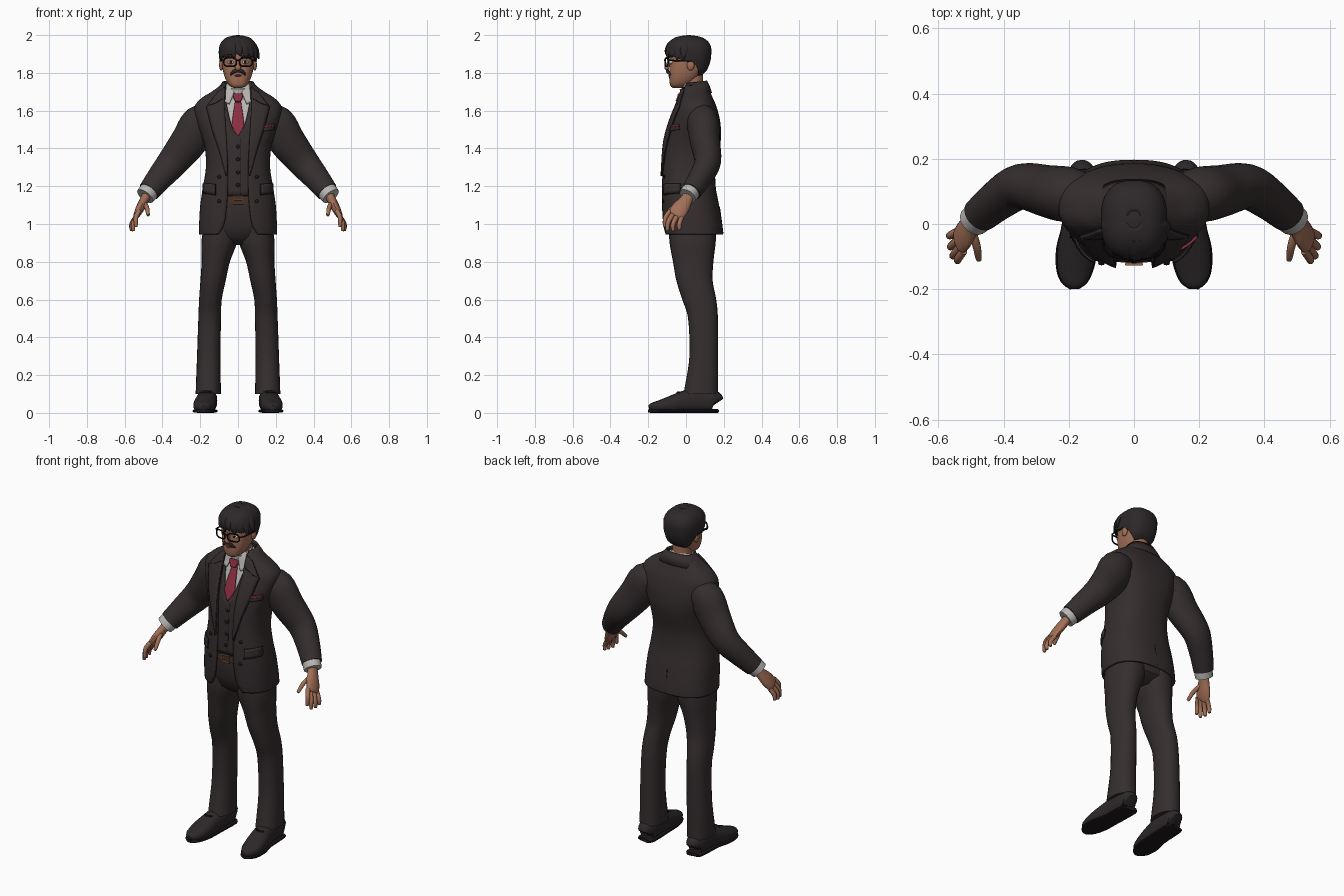
import bpy, bmesh, math
from mathutils import Vector

def mat(name, *c):
    m = bpy.data.materials.new(name)
    m.diffuse_color = (*c, 1)
    return m

SUIT = mat("suit_charcoal", .036, .027, .028)
SEAM = mat("seam_dark", .012, .009, .010)
HAIR = mat("hair_dark", .026, .021, .022)
SKIN = mat("skin", .36, .16, .095)
SHIRT = mat("shirt_grey", .48, .47, .45)
RED = mat("tie_red", .27, .028, .055)
BLACK = mat("frame_black", .006, .006, .006)
BELT = mat("belt_brown", .06, .03, .02)
COPPER = mat("buckle_copper", .34, .17, .09)
WHITE = mat("eye_white", .65, .62, .58)
E = .8  # roundness of horizontal sections

def smooth_rows(rows, sub=4):
    out = []
    for i in range(len(rows) - 1):
        p = [rows[max(0, min(len(rows) - 1, i + k))] for k in (-1, 0, 1, 2)]
        for s in range(sub):
            t = s / sub
            out.append([.5 * (2*b + (c-a)*t + (2*a-5*b+4*c-d)*t*t + (3*b-a-3*c+d)*t**3)
                        for a, b, c, d in zip(*p)])
    return out + [list(rows[-1])]

def make(name, bm, m, thick=0, offset=-1.0):
    me = bpy.data.meshes.new(name)
    bm.to_mesh(me)
    bm.free()
    ob = bpy.data.objects.new(name, me)
    bpy.context.collection.objects.link(ob)
    me.materials.append(m)
    if thick:
        mod = ob.modifiers.new("thickness", "SOLIDIFY")
        mod.thickness, mod.offset = thick, offset
    return ob

def bridge(bm, rings, closed):
    for a, b in zip(rings, rings[1:]):
        n = len(a)
        for j in range(n if closed else n - 1):
            k = (j + 1) % n
            bm.faces.new((a[j], a[k], b[k], b[j]))

def loft(name, rows, m, inset=0, n=40, tilt=0, thick=0, cap=True):
    """Horizontal sections: z, half width, front y, back y, start angle at front."""
    bm, rings = bmesh.new(), []
    for z, rx, yf, yb, t0 in rows:
        rx, yf, yb, t0 = rx - inset, yf + inset, yb - inset, max(0, t0)
        cy, ry, ring = (yf + yb) / 2, (yb - yf) / 2, []
        for j in range(n + 1):
            t = t0 + (2 * math.pi - 2 * t0) * j / n
            s, c = math.sin(t), -math.cos(t)
            y = ry * math.copysign(abs(c) ** E, c)
            ring.append(bm.verts.new((rx * math.copysign(abs(s) ** E, s), cy + y, z + tilt * y)))
        rings.append(ring)
    bridge(bm, rings, False)
    if cap:
        bm.faces.new(rings[0][-2::-1])
        bm.faces.new(rings[-1][:-1])
    bmesh.ops.remove_doubles(bm, verts=bm.verts, dist=1e-4)
    return make(name, bm, m, thick)

def tube(name, rows, m, s=1, ref=(0, 1, 0), level=False, n=16, e=1, floor=None, sub=4):
    """Swept ellipse: x, y, z, radius across, radius along ref."""
    rows, bm, rings = smooth_rows(rows, sub), bmesh.new(), []
    for i, r in enumerate(rows):
        t = Vector(rows[min(i + 1, len(rows) - 1)][:3]) - Vector(rows[max(i - 1, 0)][:3])
        t = Vector((0, 0, 1)) if level else t.normalized()
        b = Vector(ref)
        b = (b - t * b.dot(t)).normalized()
        a, ring = b.cross(t), []
        for j in range(n):
            c, d = math.cos(2 * math.pi * j / n), math.sin(2 * math.pi * j / n)
            p = (Vector(r[:3]) + a * r[3] * math.copysign(abs(c) ** e, c)
                 + b * r[4] * math.copysign(abs(d) ** e, d))
            ring.append(bm.verts.new((p.x * s, p.y, p.z if floor is None else max(floor, p.z))))
        rings.append(ring)
    bridge(bm, rings, True)
    bm.faces.new(rings[0])
    bm.faces.new(rings[-1])
    bmesh.ops.recalc_face_normals(bm, faces=bm.faces)
    return make(name, bm, m)

def wire(name, pts, r, m, cyclic=False):
    cu = bpy.data.curves.new(name, "CURVE")
    cu.dimensions, cu.bevel_depth, cu.bevel_resolution = "3D", r, 2
    sp = cu.splines.new("POLY")
    sp.points.add(len(pts) - 1)
    for q, p in zip(sp.points, pts):
        q.co = (*p, 1)
    sp.use_cyclic_u = cyclic
    cu.materials.append(m)
    bpy.context.collection.objects.link(bpy.data.objects.new(name, cu))

def ball(name, loc, scale, m):
    bm = bmesh.new()
    bmesh.ops.create_uvsphere(bm, u_segments=16, v_segments=10, radius=1)
    for v in bm.verts:
        v.co = Vector([a * b + c for a, b, c in zip(v.co, scale, loc)])
    make(name, bm, m)

# Jacket: z, half width, front, back, half opening
COAT = smooth_rows([
    (.945, .207, -.12, .197, .105), (1.0, .206, -.126, .192, .075), (1.1, .2, -.13, .175, .06),
    (1.2, .185, -.13, .157, .055), (1.3, .17, -.126, .157, .055), (1.4, .175, -.12, .177, .06),
    (1.47, .195, -.108, .186, .064), (1.55, .222, -.083, .18, .07), (1.62, .23, -.055, .162, .073),
    (1.665, .195, -.037, .143, .075), (1.7, .14, -.028, .128, .072), (1.735, .092, -.015, .113, .066)])

def opened(rows, gap=None):
    return [(z, rx, f, b, math.asin(min(1, max(0, gap(z) if gap else g) / rx) ** (1 / E)))
            for z, rx, f, b, g in rows]

loft("jacket", opened(COAT), SUIT, thick=.012, cap=False, n=56)
loft("vest", opened([r for r in COAT if r[0] > 1.14],
     lambda z: 0 if z < 1.47 else .07 * min(1, (z - 1.47) / .2) ** .5),
     SUIT, inset=.014, thick=.006, cap=False, n=56)
loft("shirt", [r[:4] + [0] for r in COAT if r[0] > 1.3], SHIRT, inset=.024)
loft("jacket_collar", [(1.685, .128, -.03, .138, .8), (1.72, .105, -.02, .126, .75),
     (1.752, .082, -.012, .112, .8)], SUIT, tilt=.12, thick=.01, cap=False)

def surf(x, z, off):
    """Point on the front of the jacket, pushed out by off."""
    z1 = max(COAT[0][0], min(COAT[-1][0] - 1e-4, z))
    a, b = next((a, b) for a, b in zip(COAT, COAT[1:]) if a[0] <= z1 < b[0])
    k = (z1 - a[0]) / (b[0] - a[0])
    rx, f, bk = [a[i] + (b[i] - a[i]) * k for i in (1, 2, 3)]
    u = min(.985, abs(x) / rx)
    return Vector((x, (f + bk) / 2 - (bk - f) / 2 * (1 - u ** (2 / E)) ** (E / 2) - off, z))

def patch(name, left, right, m, off, s=1, thick=.008):
    """Cloth strip between two edges given as (x, z), laid on the chest."""
    bm, rings = bmesh.new(), []
    for l, r in zip(*[[(a[0] + (b[0]-a[0])*k/4, a[1] + (b[1]-a[1])*k/4)
                       for a, b in zip(e, e[1:]) for k in range(4)] + [e[-1]] for e in (left, right)]):
        rings.append([bm.verts.new(surf(s * (l[0] + (r[0]-l[0])*j/5), l[1] + (r[1]-l[1])*j/5, off))
                      for j in range(6)])
    bridge(bm, rings, False)
    make(name, bm, m, thick, 0)

def button(name, x, z, off):
    p = surf(x, z, off)
    ball(name, p, (.01, .005, .01), SEAM)

# Tie, belt and trouser top
patch("tie", [(-.014, 1.66), (-.026, 1.58), (-.034, 1.52), (-.002, 1.465)],
      [(.014, 1.66), (.026, 1.58), (.034, 1.52), (.002, 1.465)], RED, -.013)
patch("tie_knot", [(-.024, 1.69), (-.026, 1.675), (-.013, 1.648)],
      [(.024, 1.69), (.026, 1.675), (.013, 1.648)], RED, .002, thick=.02)
loft("trouser_top", [(.89, .07, -.03, .1, 0), (.93, .16, -.08, .15, 0), (1.0, .178, -.105, .16, 0),
     (1.1, .172, -.112, .145, 0), (1.17, .16, -.105, .13, 0)], SUIT)
loft("belt", [(1.108, .165, -.119, .13, 0), (1.148, .165, -.119, .13, 0)], BELT)
wire("buckle", [(x, -.123, z) for x, z in ((-.024, 1.108), (.024, 1.108), (.024, 1.148), (-.024, 1.148))],
     .005, COPPER, True)
wire("buckle_pin", [(-.02, -.124, 1.128), (.024, -.124, 1.128)], .003, COPPER)
for i in range(4):
    button("vest_button", 0, 1.41 - .068 * i, -.013)
wire("vest_front_seam", [surf(.014, 1.155 + .05 * i, -.014) for i in range(7)], .0015, SEAM)
wire("back_vent", [(0, .196, .95), (0, .19, 1.0), (0, .178, 1.09)], .002, SEAM)

# Breast pocket with folded square
patch("breast_pocket", [(.135, 1.49), (.138, 1.513)], [(.19, 1.499), (.193, 1.522)], SUIT, .006)
patch("pocket_square", [(.14, 1.511), (.142, 1.522)], [(.192, 1.52), (.193, 1.53)], RED, .007)

for s in (-1, 1):
    # Lapels, collar points, pockets, buttons
    inner = [(.069, 1.725), (.071, 1.62), (.064, 1.5), (.058, 1.4), (.055, 1.265)]
    outer = [(.105, 1.7), (.165, 1.622), (.135, 1.5), (.1, 1.4), (.06, 1.255)]
    patch("lapel_edge", inner, [(x + .003, z - .003) for x, z in outer], SEAM, .001, s, .006)
    patch("lapel", inner, outer, SUIT, .006, s)
    wire("lapel_notch", [surf(s * x, z, .011) for x, z in ((.078, 1.665), (.12, 1.64), (.155, 1.628))], .0015, SEAM)
    patch("shirt_collar_point", [(.012, 1.715), (.022, 1.69), (.046, 1.635)],
          [(.06, 1.745), (.064, 1.71), (.068, 1.645)], SHIRT, -.004, s)
    patch("pocket_flap_edge", [(.118, 1.152), (.118, 1.212)], [(.186, 1.162), (.184, 1.215)], SEAM, .002, s, .006)
    patch("pocket_flap", [(.121, 1.157), (.121, 1.212)], [(.186, 1.167), (.184, 1.215)], SUIT, .008, s)
    for z in (1.25, 1.12):
        button("jacket_button", s * .1, z, .003)

    # Sleeves and cuffs
    tube("sleeve", [(.14, .085, 1.55, .07, .07), (.2, .09, 1.535, .098, .085), (.258, .1, 1.44, .097, .08),
         (.343, .115, 1.33, .083, .07), (.41, .078, 1.25, .07, .062), (.472, .028, 1.172, .058, .054)],
         SUIT, s, n=24)
    tube("cuff", [(.45, .045, 1.2, .05, .046), (.472, .025, 1.172, .053, .049), (.492, .008, 1.147, .051, .047)], SHIRT, s)

    # Hands
    tube("palm", [(.475, .02, 1.165, .026, .03), (.497, .0, 1.125, .024, .034), (.517, -.028, 1.085, .023, .046),
         (.534, -.052, 1.052, .018, .044), (.538, -.06, 1.042, .01, .036)], SKIN, s)
    for nm, base, mid, tip in (
            ("index_finger", (.523, -.083, 1.07), (.54, -.108, 1.035), (.54, -.113, .99)),
            ("middle_finger", (.53, -.066, 1.056), (.552, -.094, 1.01), (.555, -.098, .968)),
            ("ring_finger", (.537, -.046, 1.044), (.56, -.068, 1.0), (.563, -.068, .966)),
            ("little_finger", (.542, -.024, 1.034), (.563, -.035, 1.0), (.565, -.035, .972)),
            ("thumb", (.5, -.012, 1.115), (.483, -.066, 1.088), (.476, -.106, 1.05))):
        end = [t + (t - m) * .12 for t, m in zip(tip, mid)]
        tube(nm, [(*base, .013, .013), (*mid, .0125, .0125), (*tip, .0095, .0095), (*end, .004, .004)],
             SKIN, s, n=10, ref=(.3, .9, -.3))

    # Trouser legs and shoes
    tube("trouser_leg", [(.157, .078, .1, .067, .092), (.157, .082, .14, .066, .088), (.155, .094, .3, .062, .076),
         (.15, .09, .5, .06, .079), (.146, .07, .6, .06, .09), (.132, .045, .7, .067, .096),
         (.118, .038, .8, .075, .107), (.1, .035, .9, .094, .122), (.093, .035, .98, .09, .125)],
         SUIT, s, level=True, n=24, e=.9)
    tube("shoe", [(.16, .16, .05, .03, .04), (.16, .145, .06, .048, .06), (.162, .07, .065, .052, .062),
         (.166, .0, .06, .054, .06), (.176, -.08, .045, .059, .045), (.182, -.14, .035, .053, .032),
         (.183, -.18, .03, .036, .023), (.183, -.197, .027, .012, .012)],
         HAIR, s, ref=(0, 0, 1), n=20, e=.85, floor=.015)
    tube("shoe_sole", [(.16, .166, .01, .03, .01), (.16, .145, .01, .052, .01), (.166, .0, .01, .055, .01),
         (.176, -.08, .01, .063, .01), (.182, -.14, .01, .057, .01), (.183, -.18, .01, .04, .01),
         (.183, -.2, .01, .014, .008)], SEAM, s, ref=(0, 0, 1), e=.6)
    tube("shoe_lace", [(.145, -.035, .108, .006, .006), (.17, -.045, .107, .006, .006),
         (.195, -.035, .104, .006, .006)], SEAM, s, n=8)

    # Face details on each side
    ball("ear", (s * .088, .025, 1.842), (.012, .02, .03), SKIN)
    ball("eye", (s * .038, -.079, 1.856), (.017, .012, .009), WHITE)
    ball("pupil", (s * .038, -.089, 1.857), (.007, .004, .008), BLACK)
    tube("eyebrow", [(.014, -.088, 1.884, .004, .005), (.04, -.089, 1.892, .005, .006),
         (.068, -.074, 1.885, .003, .004)], HAIR, s, n=8, ref=(0, 0, 1))
    tube("moustache", [(.0, -.099, 1.812, .007, .008), (.018, -.098, 1.809, .008, .01),
         (.034, -.088, 1.796, .006, .007), (.04, -.082, 1.788, .003, .003)], HAIR, s, n=10, ref=(0, 0, 1))
    rim = [2 * math.pi * i / 20 for i in range(20)]
    wire("glasses_rim", [(s * (.042 + .033 * math.copysign(abs(math.cos(a)) ** .6, math.cos(a))),
         -.103 + .008 * math.cos(a), 1.857 + .023 * math.copysign(abs(math.sin(a)) ** .7, math.sin(a)))
         for a in rim], .0042, BLACK, True)
    wire("glasses_temple", [(s * .075, -.095, 1.866), (s * .092, -.075, 1.866), (s * .096, .03, 1.862)], .004, BLACK)

wire("glasses_bridge", [(-.01, -.111, 1.864), (0, -.113, 1.868), (.01, -.111, 1.864)], .004, BLACK)

# Head, neck and shirt collar
loft("head", smooth_rows([(1.72, .022, -.07, -.02, 0), (1.733, .045, -.083, .015, 0), (1.76, .063, -.088, .05, 0),
     (1.8, .077, -.089, .085, 0), (1.85, .085, -.086, .108, 0), (1.9, .087, -.085, .116, 0),
     (1.95, .08, -.07, .11, 0), (1.985, .05, -.03, .08, 0)], 3), SKIN)
tube("neck", [(0, .045, 1.65, .056, .056), (0, .038, 1.72, .053, .053), (0, .035, 1.8, .054, .056)], SKIN, level=True, n=24)
tube("nose", [(0, -.084, 1.872, .008, .008), (0, -.095, 1.845, .011, .011), (0, -.103, 1.828, .016, .012),
     (0, -.095, 1.815, .012, .008)], SKIN, n=12)
ball("lower_lip", (0, -.087, 1.786), (.02, .007, .005), RED)
tube("shirt_collar", [(0, .045, 1.67, .075, .075), (0, .037, 1.705, .068, .07), (0, .027, 1.735, .061, .064)], SHIRT, n=28)

# Hair cap with fringe and locks
loft("hair", smooth_rows([(1.785, .055, -.01, .08, 2.1), (1.81, .08, -.04, .108, 1.95), (1.845, .092, -.08, .124, 1.75),
     (1.872, .099, -.098, .131, 1.25), (1.892, .101, -.103, .133, .7), (1.905, .102, -.105, .134, 0),
     (1.935, .1, -.105, .133, 0), (1.965, .087, -.088, .118, 0), (1.988, .06, -.055, .085, 0),
     (1.998, .02, -.012, .04, 0)], 3), HAIR, thick=.01, cap=False)
ball("hair_crown", (0, .014, 1.975), (.06, .065, .025), HAIR)
for i in range(9):
    a = (i - 4) * .34
    x, y = math.sin(a), -math.cos(a)
    low = 1.89 - .012 * (i % 2) - .004 * abs(i - 4)
    tube("fringe_lock", [(.05 * x, .01 + .06 * y, 1.985, .012, .006), (.085 * x, .012 + .1 * y, 1.955, .021, .009),
         (.098 * x + .006, .012 + .116 * y, 1.918, .02, .009), (.098 * x + .014, .012 + .113 * y, low, .004, .004)],
         HAIR, n=8, ref=(x, y, .01))

# Curves to meshes, then smooth shading with sharp creases kept
for ob in bpy.context.scene.objects:
    ob.select_set(ob.type == "CURVE")
bpy.context.view_layer.objects.active = next(o for o in bpy.context.scene.objects if o.type == "CURVE")
bpy.ops.object.convert(target="MESH")
bpy.ops.object.select_all(action="SELECT")
bpy.ops.object.shade_smooth_by_angle(angle=math.radians(40))
